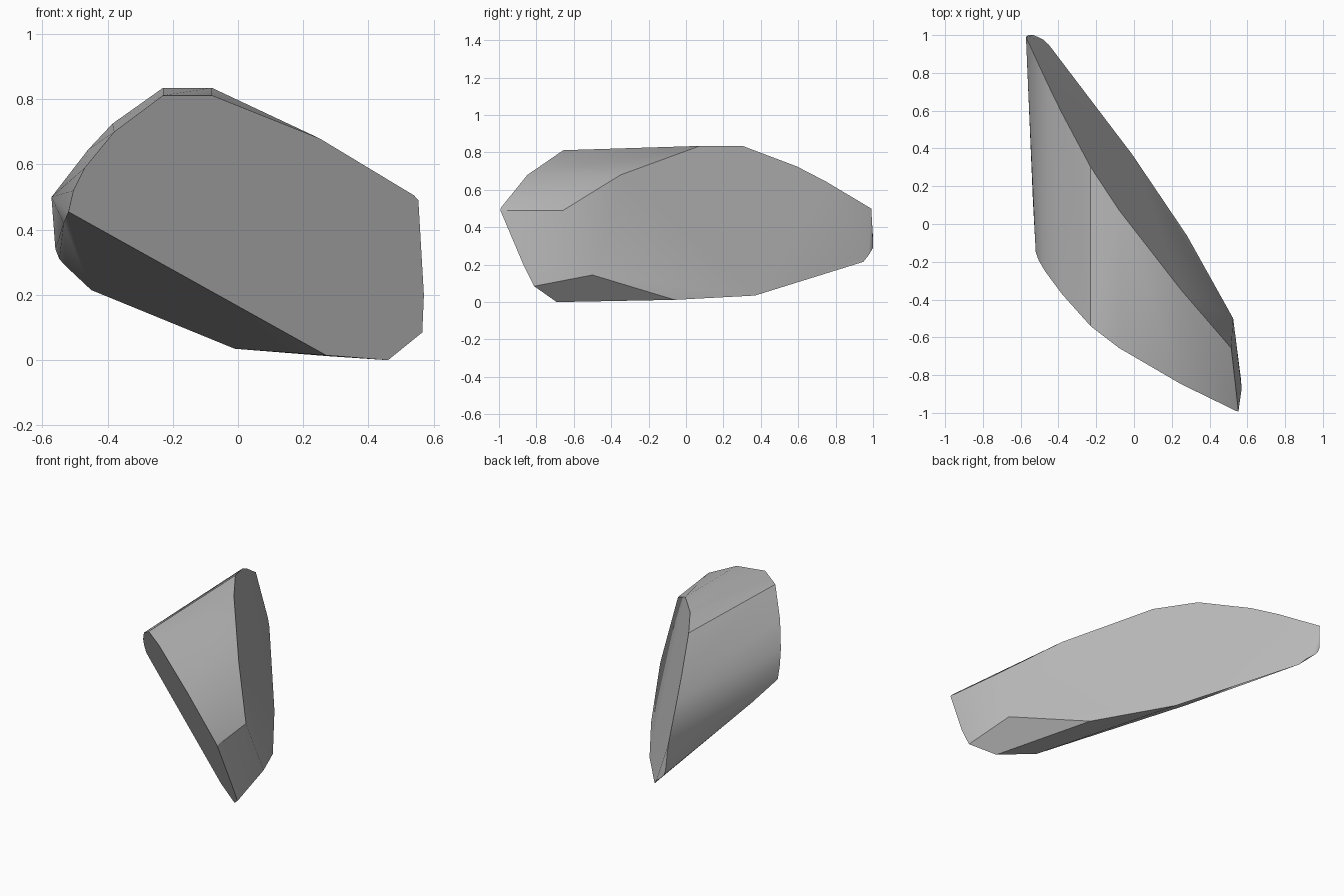
import bpy, bmesh, math

if "Cube" in bpy.data.objects:
    bpy.data.objects.remove(bpy.data.objects["Cube"])

# Broad flat faces of the stone, each giving y from x and z
def front_y(x, z):
    return -0.77 * x - 0.4685 * z - 0.337

def back_y(x, z):
    return min(1.0, -0.65 - (1.65 * (x - 0.51) + 0.544 * (z - 0.49)) / 1.085)

# Outline of the front face (x, z)
front = [(-0.23, 0.812), (-0.08, 0.812), (0.25, 0.68), (0.54, 0.505), (0.553, 0.49),
         (0.57, 0.2), (0.565, 0.085), (0.46, 0.0), (0.27, 0.015), (-0.52, 0.455),
         (-0.505, 0.52), (-0.47, 0.59), (-0.38, 0.70)]
# Outline of the back face (x, z)
back = [(-0.08, 0.835), (-0.23, 0.835), (-0.385, 0.725), (-0.46, 0.645), (-0.572, 0.50),
        (-0.48, 0.25), (-0.45, 0.215), (-0.01, 0.035), (0.28, 0.012), (0.525, 0.145),
        (0.515, 0.49), (0.25, 0.68)]
# Worn left corner where the underside meets the side
corner = [(-0.535, 0.12, 0.42), (-0.548, 1.0, 0.31), (-0.56, 1.0, 0.34), (-0.53, 1.0, 0.29)]

points = [(x, front_y(x, z), z) for x, z in front]
points += [(x, back_y(x, z), z) for x, z in back] + corner

# Wrap the outlines into one convex stone
bm = bmesh.new()
for p in points:
    bm.verts.new(p)
hull = bmesh.ops.convex_hull(bm, input=bm.verts[:])
loose = [v for v in bm.verts if not v.link_faces]
bmesh.ops.delete(bm, geom=loose, context='VERTS')
bmesh.ops.dissolve_limit(bm, angle_limit=math.radians(1.5), verts=bm.verts[:], edges=bm.edges[:])
bmesh.ops.recalc_face_normals(bm, faces=bm.faces[:])
mesh = bpy.data.meshes.new("stone_shard")
bm.to_mesh(mesh)
bm.free()

stone = bpy.data.objects.new("stone_shard", mesh)
bpy.context.collection.objects.link(stone)
grey = bpy.data.materials.new("stone grey")
grey.diffuse_color = (0.5, 0.5, 0.5, 1)
grey.use_nodes = True
grey.node_tree.nodes["Principled BSDF"].inputs["Base Color"].default_value = grey.diffuse_color
mesh.materials.append(grey)

# Soft rounded side, crisp outer edges
bpy.context.view_layer.objects.active = stone
stone.select_set(True)
bpy.ops.object.shade_smooth_by_angle(angle=math.radians(30))
